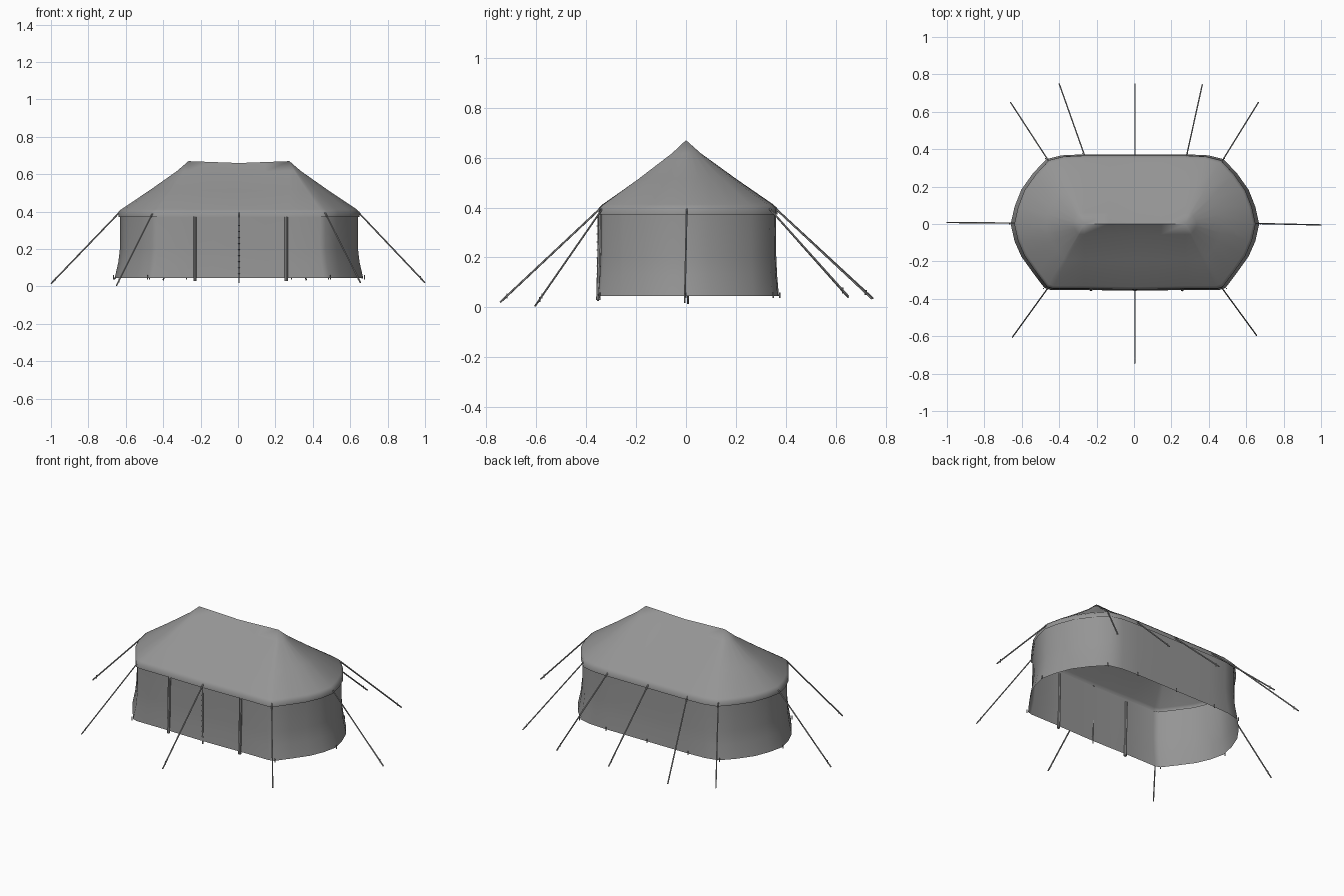
import bpy
import math
from mathutils import Vector

cube = bpy.data.objects.get("Cube")
if cube:
    bpy.data.objects.remove(cube, do_unlink=True)

# One grey for canvas, ropes and poles
GREY = bpy.data.materials.new("plain grey")
GREY.use_nodes = True
GREY.diffuse_color = (.3, .3, .3, 1)
GREY.node_tree.nodes["Principled BSDF"].inputs["Base Color"].default_value = (.3, .3, .3, 1)

# Plan of the eave: right half from back middle round to front middle, mirrored
half = [(0, .365), (.14, .365), (.27, .365), (.38, .36), (.46, .34), (.53, .265),
        (.59, .18), (.625, .09), (.645, 0), (.625, -.09), (.59, -.17), (.53, -.255),
        (.47, -.335), (.44, -.345), (.27, -.345), (.14, -.348), (0, -.35)]
plan = half + [(-x, y) for x, y in half[-2:0:-1]]
CX, RIDGE = 0.005, 0.27


def loft(name, rings):
    """Skin a list of closed rings, first ring lowest, smooth except at sharp folds."""
    n = len(plan)
    verts = [v for ring in rings for v in ring]
    faces = [(r * n + (i + 1) % n, r * n + i, (r + 1) * n + i, (r + 1) * n + (i + 1) % n)
             for r in range(len(rings) - 1) for i in range(n)]
    me = bpy.data.meshes.new(name)
    me.from_pydata(verts, [], faces)
    ob = bpy.data.objects.new(name, me)
    bpy.context.collection.objects.link(ob)
    me.materials.append(GREY)
    bpy.ops.object.select_all(action="DESELECT")
    ob.select_set(True)
    bpy.context.view_layer.objects.active = ob
    # merge the points that meet on the ridge
    bpy.ops.object.mode_set(mode="EDIT")
    bpy.ops.mesh.select_all(action="SELECT")
    bpy.ops.mesh.remove_doubles(threshold=0.0005)
    bpy.ops.object.mode_set(mode="OBJECT")
    bpy.ops.object.shade_smooth_by_angle(angle=math.radians(62))


def wall_ring(sx, sy, z):
    return [(CX + x * sx, y * sy, z) for x, y in plan]


def roof_ring(t, z):
    """Ring a fraction t of the way from the eave to the ridge."""
    ring = []
    for x, y in plan:
        rx = max(-RIDGE, min(RIDGE, x))
        sag = 0.01 * t * (1 - abs(rx) / RIDGE)
        ring.append((CX + x + (rx - x) * t, y * (1 - t), z - sag))
    return ring


# Canvas walls, flared at the foot, and roof with a short valance
loft("canvas_wall", [wall_ring(1.03, 1.02, .045), wall_ring(1.0, 1.0, .13),
                     wall_ring(.985, .99, .21), wall_ring(.985, .985, .392)])
loft("canvas_roof", [wall_ring(.998, 1.005, .372), wall_ring(1.0, 1.0, .398),
                     roof_ring(.04, .412), roof_ring(.45, .515),
                     roof_ring(.84, .618), roof_ring(1, .67)])


def rod(name, a, b, radius, sides=6):
    a, b = Vector(a), Vector(b)
    d = b - a
    bpy.ops.mesh.primitive_cylinder_add(vertices=sides, radius=radius, depth=d.length,
                                        location=(a + b) / 2,
                                        rotation=d.to_track_quat("Z", "Y").to_euler())
    ob = bpy.context.object
    ob.name = name
    ob.data.materials.append(GREY)


# Guy ropes with a stake near each lower end
ropes = [((-.455, -.335), (-.65, -.605, .005)), ((.465, -.335), (.655, -.595, .02)),
         ((CX, -.345), (CX, -.745, .02)),
         ((-.635, .005), (-1, .008, .015)), ((.645, .003), (1, -.005, .02)),
         ((-.455, .335), (-.66, .65, .04)), ((.47, .335), (.665, .65, .045)),
         ((-.262, .36), (-.40, .75, .035)), ((.28, .36), (.365, .745, .035)),
         ((CX, .36), (CX, .75, .035))]
for (x, y), foot in ropes:
    top, foot = Vector((x, y, .395)), Vector(foot)
    rod("guy_rope", top, foot, .004)
    p = foot.lerp(top, .07)
    rod("rope_stake", p - Vector((0, 0, .01)), p + Vector((0, 0, .01)), .0025)

# Front poles set into the canvas, showing on both sides
for x in (-.23, .258):
    rod("door_pole", (x, -.351, .03), (x, -.342, .375), .009, 8)
rod("middle_pole", (CX, -.352, .025), (CX, -.35, .375), .004)

# Toggles lacing the front opening
for i in range(9):
    z = .07 + i * .032
    rod("lacing_toggle", (CX - .004, -.356, z), (CX + .006, -.356, z), .003)

# Ground pegs round the foot of the wall
for i in (0, 2, 4, 8, 12):
    x, y = plan[i]
    for side in ((1, -1) if x else (1,)):
        px, py = CX + side * x * 1.04, y * 1.03
        rod("ground_peg", (px, py, .038), (px, py, .06), .003)
